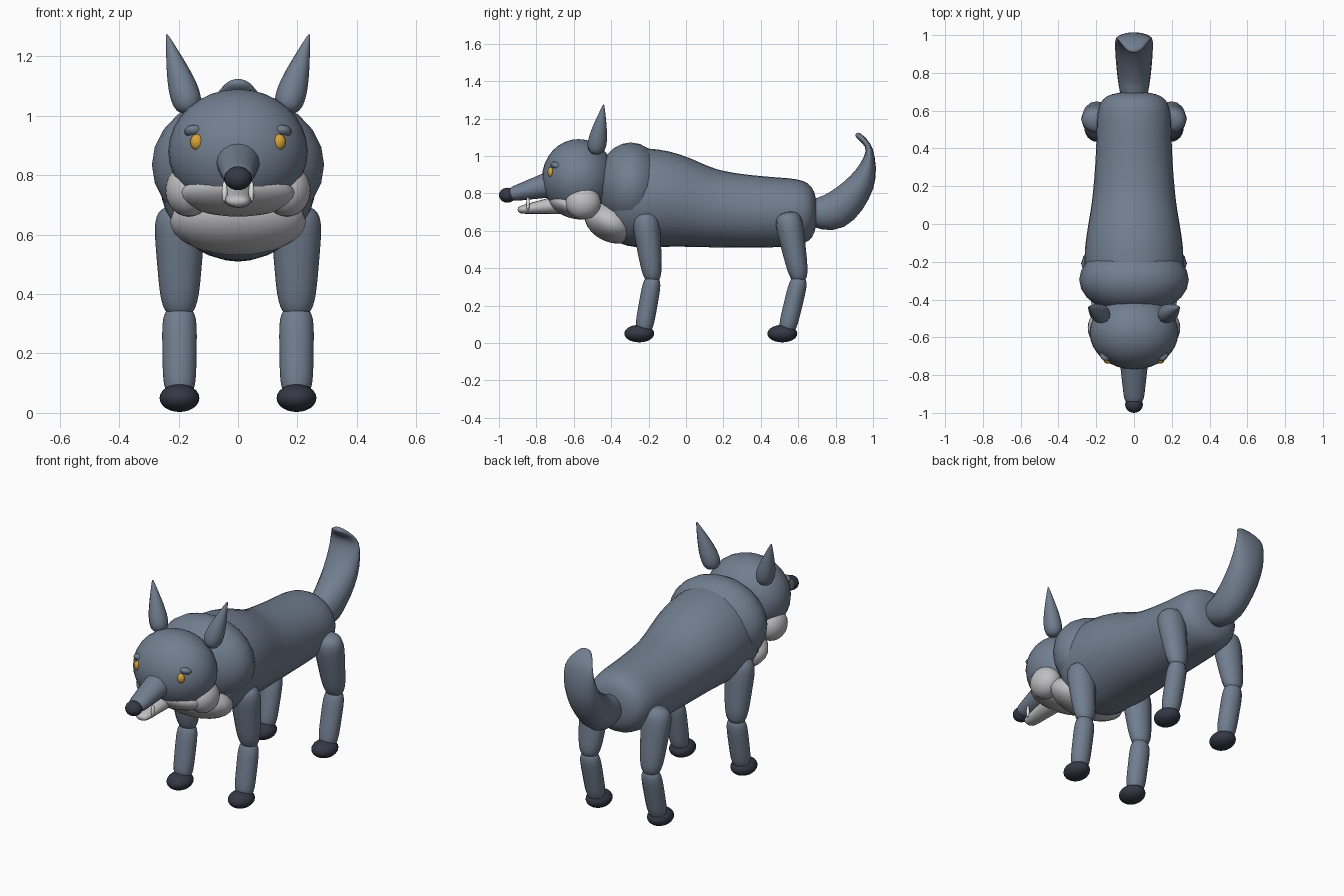
import bpy
import bmesh
import math
from mathutils import Vector, Matrix

default_cube = bpy.data.objects.get("Cube")
if default_cube:
    bpy.data.objects.remove(default_cube, do_unlink=True)


def material(name, red, green, blue):
    mat = bpy.data.materials.new(name)
    mat.use_nodes = True
    colour = (red, green, blue, 1)
    mat.diffuse_color = colour
    mat.node_tree.nodes["Principled BSDF"].inputs["Base Color"].default_value = colour
    return mat


slate = material("slate fur", .165, .21, .275)
pale = material("pale fur", .52, .52, .54)
dark = material("dark nose and paws", .035, .04, .06)
gold = material("gold eye", .68, .36, .03)
white = material("white tooth", .8, .8, .76)


def finish(name, bm, mat):
    bmesh.ops.recalc_face_normals(bm, faces=bm.faces)
    for face in bm.faces:
        face.smooth = True
    mesh = bpy.data.meshes.new(name)
    bm.to_mesh(mesh)
    bm.free()
    mesh.materials.append(mat)
    bpy.context.collection.objects.link(bpy.data.objects.new(name, mesh))


def ellipsoid(name, centre, radii, mat, tilt=0, segments=24):
    """Stretched sphere, tilted about the x axis by some degrees."""
    bm = bmesh.new()
    bmesh.ops.create_uvsphere(bm, u_segments=segments, v_segments=segments // 2, radius=1)
    turn = Matrix.Rotation(math.radians(tilt), 4, "X")
    bm.transform(Matrix.Translation(centre) @ turn @ Matrix.Diagonal((*radii, 1)))
    finish(name, bm, mat)


def blend(stations, t):
    """Point at fraction t of a smooth curve through the stations."""
    last = len(stations) - 1
    i = min(int(t * last), last - 1)
    u = t * last - i
    before, start, end, after = (Vector(stations[min(max(i + k, 0), last)])
                                 for k in (-1, 0, 1, 2))
    leave, arrive = (end - before) / 2, (after - start) / 2
    ease = u * u * (3 - 2 * u)
    return (start.lerp(end, ease) + leave * u * (1 - u) ** 2
            - arrive * u * u * (1 - u))


def loft(name, stations, mat, blunt, sides=16, steps=24):
    """Elliptical rings along stations of x, y, z, half width, half depth.

    The ends are rounded off; a higher bluntness keeps them fuller.
    """
    fractions = [(1 - math.cos(math.pi * i / steps)) / 2 for i in range(steps + 1)]
    rows = [blend(stations, t) for t in fractions]
    points = [Vector(row[:3]) for row in rows]
    bm = bmesh.new()
    rings = []
    for i, (t, row) in enumerate(zip(fractions, rows)):
        tangent = (points[min(i + 1, steps)] - points[max(i - 1, 0)]).normalized()
        across = Vector((1, 0, 0))
        across = (across - tangent * tangent.x).normalized()
        up = tangent.cross(across)
        rounding = max(math.sqrt(max(1 - abs(2 * t - 1) ** blunt, 0)), .02)
        ring = []
        for k in range(sides):
            angle = math.tau * k / sides
            offset = across * row[3] * math.cos(angle) + up * row[4] * math.sin(angle)
            ring.append(bm.verts.new(points[i] + offset * rounding))
        rings.append(ring)
    for ring, following in zip(rings, rings[1:]):
        for k in range(sides):
            bm.faces.new((ring[k - 1], ring[k], following[k], following[k - 1]))
    bm.faces.new(rings[0])
    bm.faces.new(rings[-1])
    finish(name, bm, mat)


# Trunk, deep at the shoulders and slim at the hips
loft("body", [(0, -.42, .78, .26, .27), (0, -.14, .77, .26, .26), (0, .14, .72, .22, .21),
              (0, .42, .7, .2, .19), (0, .7, .7, .2, .18)], slate, blunt=10, sides=32, steps=32)
ellipsoid("chest", (0, -.295, .835), (.29, .185, .237), slate)
ellipsoid("chest_ruff", (0, -.4, .645), (.23, .15, .105), pale, tilt=-25)

# Head and snout
ellipsoid("head", (0, -.575, .88), (.235, .195, .21), slate, segments=32)
ellipsoid("chin_ruff", (0, -.615, .735), (.195, .125, .065), pale, tilt=-20)
loft("muzzle", [(0, -.6, .88, .09, .09), (0, -.95, .79, .05, .035)], slate, blunt=10)
loft("lower_jaw", [(0, -.6, .75, .065, .06), (0, -.9, .71, .04, .02)], pale, blunt=8)
ellipsoid("nose", (0, -.955, .79), (.047, .045, .04), dark)

# Plump brush tail curling up to a thin scooped tip
loft("tail", [(0, .64, .7, .07, .07), (0, .8, .71, .09, .1), (0, .94, .86, .1, .07),
              (0, .98, 1.03, .09, .02), (0, .91, 1.12, .04, .02)], slate, blunt=10)

for side, s in (("left", 1), ("right", -1)):
    # Face
    ellipsoid(f"{side}_cheek", (s * .165, -.55, .75), (.08, .095, .09), pale)
    ellipsoid(f"{side}_eye", (s * .138, -.722, .912), (.023, .018, .027), gold, segments=16)
    ellipsoid(f"{side}_brow", (s * .148, -.69, .947), (.033, .036, .02), slate,
              tilt=-20, segments=16)
    ellipsoid(f"{side}_fang", (s * .045, -.845, .745), (.01, .01, .038), white, segments=8)
    loft(f"{side}_ear", [(s * .16, -.485, 1.01, .07, .07), (s * .24, -.44, 1.275, .01, .01)],
         slate, blunt=2, sides=12)

    # Legs, given by the y positions of hip, knee, ankle and paw
    for end, hip, knee, ankle, paw in (("front", -.22, -.175, -.23, -.25),
                                       ("hind", .54, .61, .535, .515)):
        x = s * .197
        loft(f"{side}_{end}_upper_leg", [(x, hip, .7, .092, .08), (x, knee, .32, .06, .05)],
             slate, blunt=4, sides=12)
        loft(f"{side}_{end}_lower_leg", [(x, knee, .36, .06, .05), (x, ankle, .05, .055, .05)],
             slate, blunt=4, sides=12)
        ellipsoid(f"{side}_{end}_paw", (x, paw, .05), (.067, .08, .047), dark)
